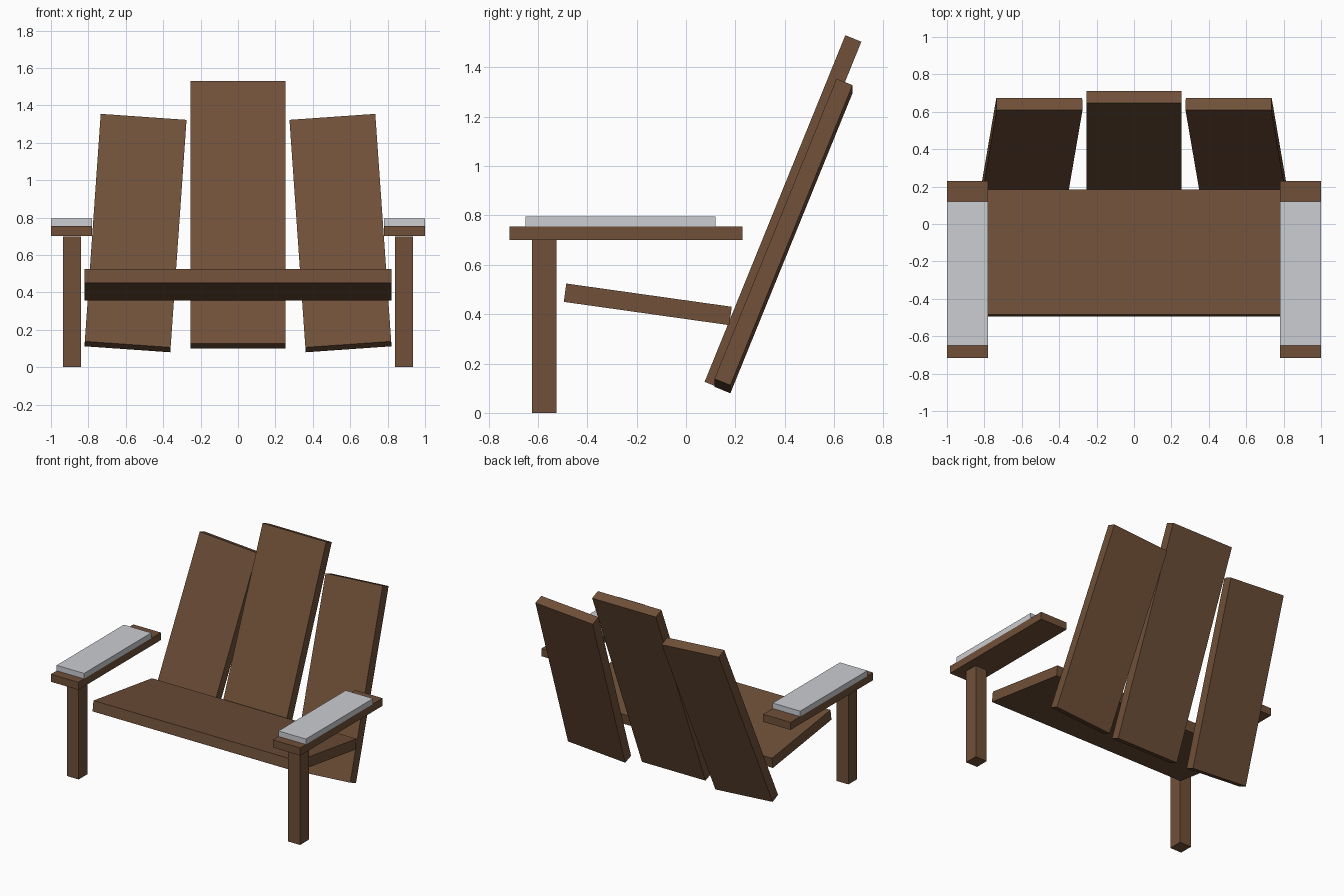
import bpy
from math import radians

cube = bpy.data.objects.get("Cube")
if cube:
    bpy.data.objects.remove(cube, do_unlink=True)


def material(name, rgb):
    mat = bpy.data.materials.new(name)
    mat.use_nodes = True
    mat.diffuse_color = (*rgb, 1)
    mat.node_tree.nodes["Principled BSDF"].inputs["Base Color"].default_value = (*rgb, 1)
    return mat


wood = material("brown_wood", (0.16, 0.08, 0.04))
grey = material("light_grey", (0.60, 0.61, 0.64))


def board(name, centre, size, mat, tilt=0, lean=0):
    """Box tilted about x, then leaned sideways about y."""
    bpy.ops.mesh.primitive_cube_add(size=1, location=centre,
                                    rotation=(radians(tilt), radians(lean), 0))
    obj = bpy.context.object
    obj.name = name
    obj.scale = size
    bpy.ops.object.transform_apply(location=False, rotation=False, scale=True)
    obj.data.materials.append(mat)
    return obj


RECLINE = -22.1

# Seat and middle back slat
board("seat", (0, -0.155, 0.44), (1.64, 0.677, 0.075), wood, tilt=-8)
board("back_slat_middle", (0, 0.393, 0.815), (0.51, 0.07, 1.516), wood, tilt=RECLINE)

# Parts repeated on each side
for side, s in (("left", 1), ("right", -1)):
    board("back_slat_" + side, (s * 0.548, 0.395, 0.717), (0.46, 0.07, 1.316),
          wood, tilt=RECLINE, lean=-4 * s)
    board("front_leg_" + side, (s * 0.888, -0.575, 0.35), (0.095, 0.1, 0.7), wood)
    board("armrest_" + side, (s * 0.89, -0.243, 0.728), (0.22, 0.945, 0.055), wood)
    board("armrest_pad_" + side, (s * 0.89, -0.265, 0.775), (0.22, 0.77, 0.04), grey)
